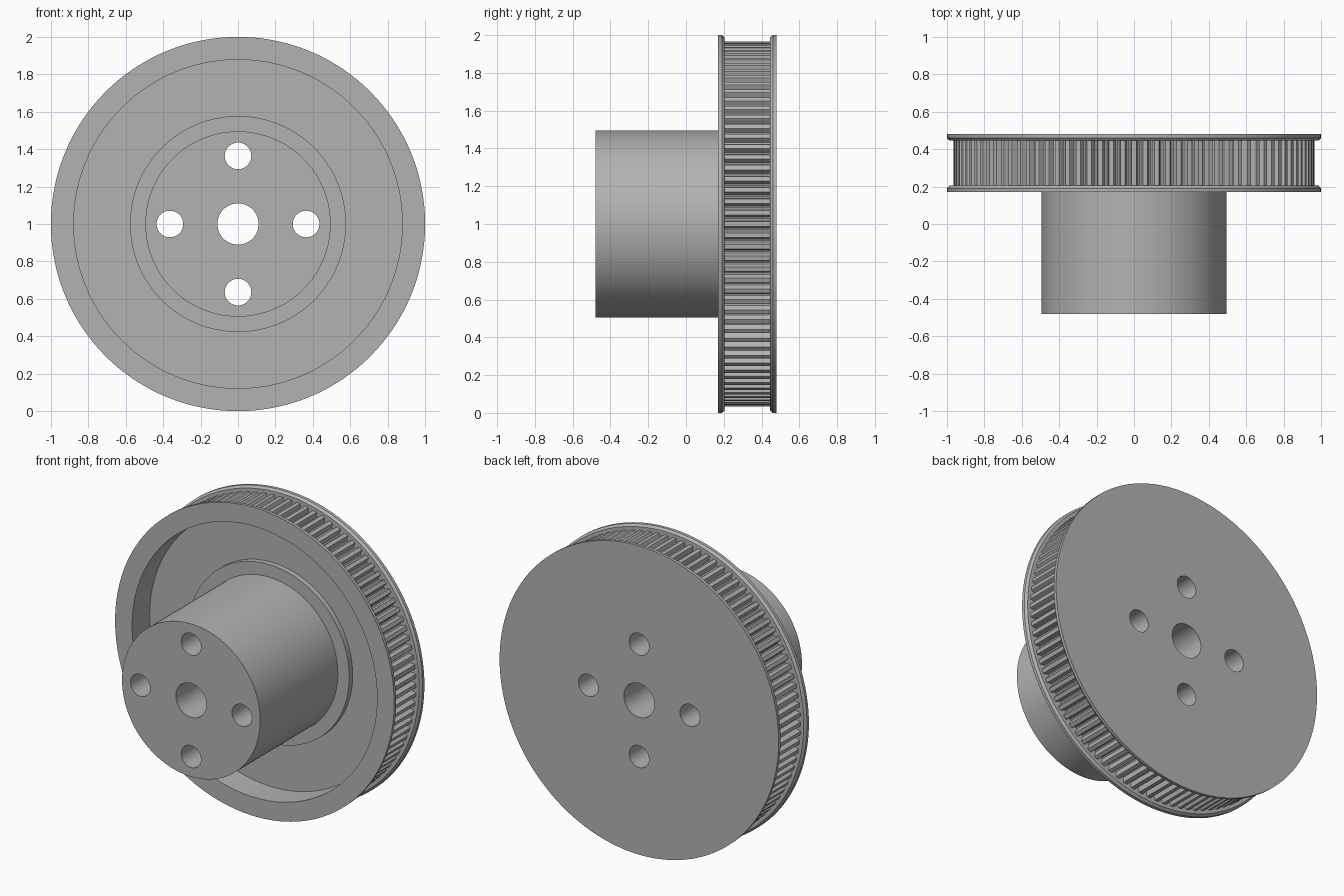
import bpy, bmesh
from math import sin, cos, pi
from mathutils import Vector

cube = bpy.data.objects.get("Cube")
if cube:
    bpy.data.objects.remove(cube, do_unlink=True)

CENTRE_Z = 1.0
TEETH = 100

metal = bpy.data.materials.new("grey metal")
metal.use_nodes = True
metal.diffuse_color = (0.45, 0.45, 0.45, 1)
metal.node_tree.nodes["Principled BSDF"].inputs["Base Color"].default_value = (0.45, 0.45, 0.45, 1)


def ring_point(r, a, y):
    return Vector((r * sin(a), y, CENTRE_Z + r * cos(a)))


def finish(name, bm):
    bmesh.ops.recalc_face_normals(bm, faces=bm.faces)
    mesh = bpy.data.meshes.new(name)
    bm.to_mesh(mesh)
    bm.free()
    mesh.materials.append(metal)
    obj = bpy.data.objects.new(name, mesh)
    bpy.context.collection.objects.link(obj)
    return obj


def lathe(name, profile, segments):
    """Turn a closed (radius, y) profile around the wheel axis."""
    bm = bmesh.new()
    rings = [[bm.verts.new(ring_point(r, 2 * pi * i / segments, y)) for r, y in profile]
             for i in range(segments)]
    n = len(profile)
    for i in range(segments):
        a, b = rings[i], rings[(i + 1) % segments]
        for j in range(n):
            k = (j + 1) % n
            bm.faces.new((a[j], a[k], b[k], b[j]))
    return finish(name, bm)


def prism(name, outline, y0, y1):
    """Extrude an outline of (radius, angle) points along y."""
    bm = bmesh.new()
    front = [bm.verts.new(ring_point(r, a, y0)) for r, a in outline]
    back = [bm.verts.new(ring_point(r, a, y1)) for r, a in outline]
    bm.faces.new(front)
    bm.faces.new(back)
    for i in range(len(front)):
        j = (i + 1) % len(front)
        bm.faces.new((front[i], front[j], back[j], back[i]))
    return finish(name, bm)


def shade(obj, angle):
    bpy.ops.object.select_all(action='DESELECT')
    obj.select_set(True)
    bpy.context.view_layer.objects.active = obj
    bpy.ops.object.shade_smooth_by_angle(angle=angle)


# Hub, recessed web and both flanges, turned as one piece with its bore
body = lathe("hub_and_flanges", [
    (0.11, -0.48), (0.495, -0.48), (0.495, 0.315), (0.577, 0.315),
    (0.577, 0.35), (0.878, 0.35), (0.878, 0.17), (1.0, 0.17),
    (1.0, 0.19), (0.987, 0.205), (0.92, 0.205), (0.92, 0.445),
    (0.987, 0.445), (1.0, 0.46), (1.0, 0.48), (0.11, 0.48)], 144)

# Four through holes around the bore
for i in range(4):
    a = i * pi / 2
    bpy.ops.mesh.primitive_cylinder_add(vertices=48, radius=0.071, depth=1.4,
                                        location=ring_point(0.364, a, 0),
                                        rotation=(pi / 2, 0, 0))
    cutter = bpy.context.object
    cutter.name = "hole_cutter"
    cutter.hide_render = True
    cut = body.modifiers.new("hole", 'BOOLEAN')
    cut.operation = 'DIFFERENCE'
    cut.solver = 'EXACT'
    cut.object = cutter
    bpy.context.view_layer.objects.active = body
    bpy.ops.object.modifier_apply(modifier=cut.name)
    bpy.data.objects.remove(cutter, do_unlink=True)
shade(body, 0.5)

# Toothed belt track: rounded lands with round-bottomed grooves between
tooth = [(0.965, -0.2), (0.965, 0.2), (0.96, 0.25), (0.942, 0.29),
         (0.933, 0.36), (0.93, 0.5), (0.933, 0.64), (0.942, 0.71), (0.96, 0.75)]
outline = [(r, 2 * pi * (i + t) / TEETH) for i in range(TEETH) for r, t in tooth]
track = prism("toothed_track", outline, 0.19, 0.46)

# Open the track's middle so it stays a thin ring buried in the rim
bm = bmesh.new()
bm.from_mesh(track.data)
bmesh.ops.delete(bm, geom=[f for f in bm.faces if len(f.verts) > 4], context='FACES_ONLY')
bm.to_mesh(track.data)
bm.free()
shade(track, 0.6)
